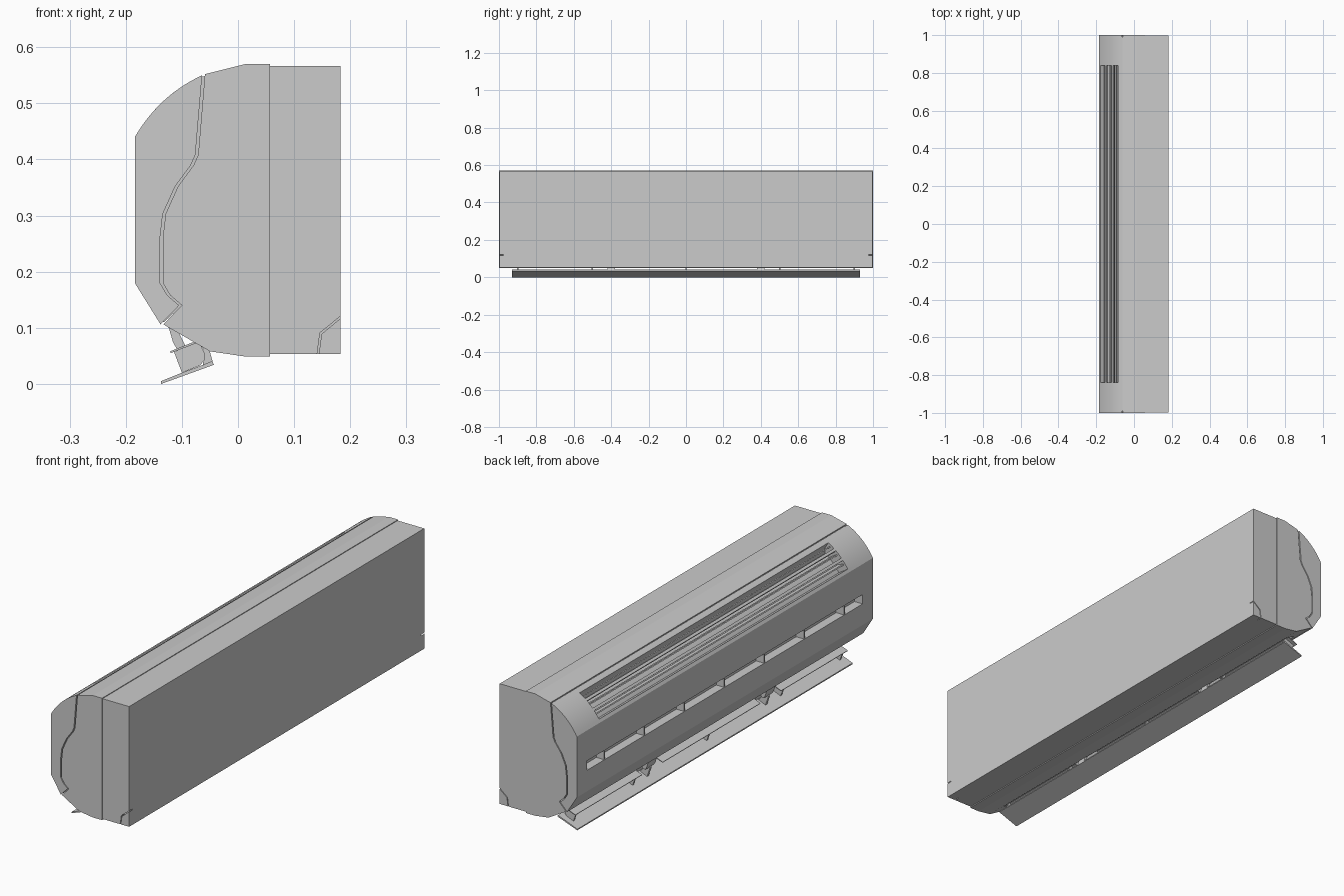
import bpy, bmesh
from mathutils import Vector

if "Cube" in bpy.data.objects:
    bpy.data.objects.remove(bpy.data.objects["Cube"])


def prism(name, pts, y0, y1):
    """Extrude a closed x-z outline from y0 to y1."""
    bm = bmesh.new()
    face = bm.faces.new([bm.verts.new((x, y0, z)) for x, z in pts])
    ext = bmesh.ops.extrude_face_region(bm, geom=[face])
    vs = [g for g in ext['geom'] if isinstance(g, bmesh.types.BMVert)]
    bmesh.ops.translate(bm, verts=vs, vec=(0, y1 - y0, 0))
    bmesh.ops.recalc_face_normals(bm, faces=bm.faces)
    me = bpy.data.meshes.new(name)
    bm.to_mesh(me)
    bm.free()
    ob = bpy.data.objects.new(name, me)
    bpy.context.collection.objects.link(ob)
    return ob


def rect(x0, x1, z0, z1):
    return [(x0, z0), (x1, z0), (x1, z1), (x0, z1)]


def cut(ob, pts, y0, y1):
    """Subtract a prism from ob."""
    cutter = prism("cutter", pts, y0, y1)
    cutter.hide_render = True
    mod = ob.modifiers.new("cut", 'BOOLEAN')
    mod.operation, mod.solver, mod.object = 'DIFFERENCE', 'EXACT', cutter
    bpy.context.view_layer.objects.active = ob
    bpy.ops.object.modifier_apply(modifier=mod.name)
    bpy.data.objects.remove(cutter)


def smooth(ob):
    bpy.ops.object.select_all(action='DESELECT')
    ob.select_set(True)
    bpy.context.view_layer.objects.active = ob
    bpy.ops.object.shade_smooth_by_angle(angle=0.4)


A, C, B = Vector((-0.184, 0.44)), Vector((-0.14, 0.515)), Vector((-0.064, 0.55))


def crown(t, d=0.0):
    """Point on the curved upper front, moved d along the outward normal."""
    p = A * (1 - t) ** 2 + C * 2 * t * (1 - t) + B * t * t
    n = (C - A) * (1 - t) + (B - C) * t
    return p + Vector((-n.y, n.x)).normalized() * d


def crown_strip(t0, t1, d0, d1, n=6):
    ts = [t0 + (t1 - t0) * i / n for i in range(n + 1)]
    return [crown(t, d0) for t in ts] + [crown(t, d1) for t in reversed(ts)]


# Seam between housing and front panel, top to bottom
seam = [(-0.059, 0.552), (-0.071, 0.408), (-0.079, 0.39), (-0.107, 0.352), (-0.129, 0.303),
        (-0.134, 0.26), (-0.134, 0.18), (-0.121, 0.158), (-0.100, 0.140), (-0.133, 0.106)]
gap = [(x - 0.005, z) for x, z in seam]

# Back box with inset corner knock-outs
back = prism("back_box", rect(0.057, 0.183, 0.053, 0.567), -0.997, 0.997)
for s in (-1, 1):
    ya, yb = sorted((s * 0.975, s * 1.01))
    cut(back, [(0.141, 0.04), (0.141, 0.053), (0.146, 0.091), (0.183, 0.121),
               (0.2, 0.13), (0.2, 0.04)], ya, yb)
    ya, yb = sorted((s * 0.974, s * 0.997))
    prism("corner_knockout", [(0.144, 0.053), (0.149, 0.089), (0.183, 0.117),
                              (0.183, 0.053)], ya, yb)

# Middle housing with the air outlet opened in its underside
housing = prism("housing", [(0.057, 0.57), (0.013, 0.57)] + seam +
                [(-0.05, 0.058), (0.012, 0.049), (0.057, 0.049)], -1, 1)
cut(housing, [(-0.115, 0.073), (-0.07, 0.150), (-0.025, 0.125), (-0.07, 0.047)], -0.92, 0.92)
for i in range(13):
    y = -0.84 + i * 0.14
    prism("outlet_vane", [(-0.088, 0.105), (-0.07, 0.150), (-0.025, 0.125), (-0.055, 0.088)],
          y - 0.003, y + 0.003)

# Recessed filler along the seam
prism("seam_filler", [(x + 0.001, z - 0.004 * (i == 0) + 0.004 * (i == 9))
                      for i, (x, z) in enumerate(seam)] +
      [(x - 0.001, z - 0.004 * (i == 9) + 0.004 * (i == 0))
       for i, (x, z) in enumerate(reversed(gap))], -0.99, 0.99)

# Front panel: curved crown, flat face, slanted chin
panel = prism("front_panel", [crown(i / 12) for i in range(13)] + gap[1:] +
              [(-0.184, 0.18)], -1, 1)
cut(panel, crown_strip(0.08, 0.86, 0.02, -0.05), -0.84, 0.84)
cut(panel, rect(-0.2, -0.146, 0.27, 0.31), -0.93, 0.93)
smooth(panel)

# Intake grille bars and inner slats
for t in (0.34, 0.63):
    prism("grille_bar", crown_strip(t - 0.035, t + 0.035, 0, -0.012, 2), -0.84, 0.84)
for t in (0.2, 0.48, 0.75):
    prism("grille_slat", [crown(t, -0.008), crown(t + 0.03, -0.008),
                          crown(t + 0.09, -0.035), crown(t + 0.06, -0.035)], -0.84, 0.84)

# Ribs in the front slot
for i in range(7):
    y = -0.81 + i * 0.27
    prism("slot_rib", rect(-0.182, -0.145, 0.269, 0.311), y - 0.004, y + 0.004)

# Main louvre flap
prism("main_flap", [(-0.137, 0.0), (-0.043, 0.034), (-0.046, 0.041), (-0.062, 0.034),
                    (-0.1, 0.020), (-0.137, 0.005)], -0.93, 0.93)

# Upper louvre in three lengths
for y0, y1 in ((-0.92, -0.47), (-0.33, 0.33), (0.47, 0.92)):
    prism("upper_flap", [(-0.120, 0.055), (-0.073, 0.073), (-0.071, 0.076),
                         (-0.076, 0.076), (-0.121, 0.058)], y0, y1)

# Brackets and swing arms carrying the louvres
for y in (-0.9, -0.5, 0.0, 0.5, 0.9):
    prism("flap_bracket", [(-0.114, 0.057), (-0.100, 0.020), (-0.068, 0.033), (-0.060, 0.042),
                           (-0.060, 0.056), (-0.070, 0.075)], y - 0.004, y + 0.004)
for y in (-0.4, 0.4):
    prism("flap_hook", [(-0.062, 0.034), (-0.045, 0.039), (-0.055, 0.075), (-0.066, 0.085),
                        (-0.074, 0.080), (-0.062, 0.062)], y - 0.02, y + 0.02)
    prism("swing_arm", [(-0.124, 0.102), (-0.105, 0.090), (-0.093, 0.066), (-0.108, 0.060),
                        (-0.116, 0.075)], y - 0.03, y + 0.03)
    prism("arm_link", [(-0.114, 0.061), (-0.093, 0.068), (-0.068, 0.034), (-0.100, 0.020)],
          y - 0.006, y + 0.006)
